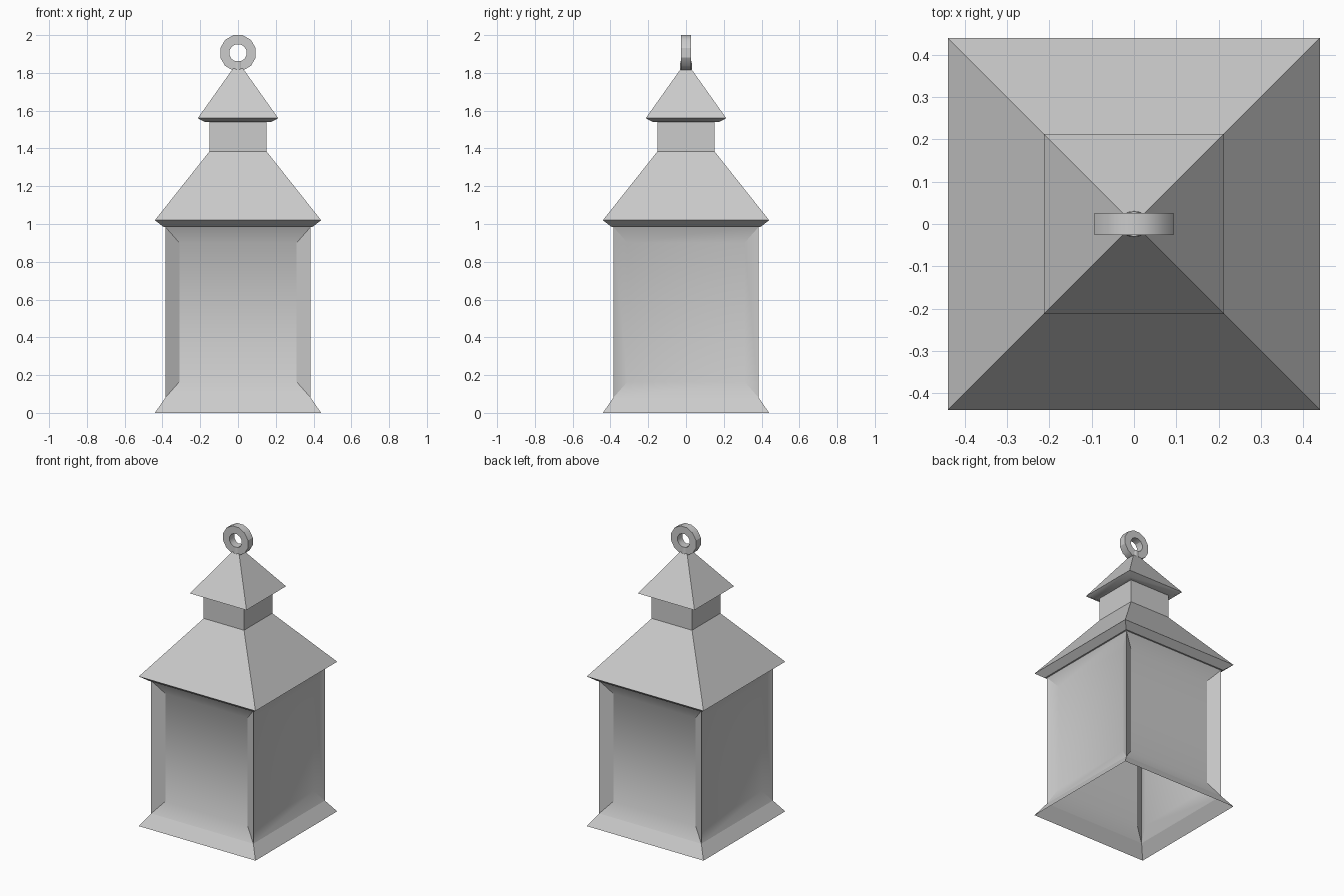
import bpy, bmesh, math
from mathutils import Matrix, Vector

if "Cube" in bpy.data.objects:
    bpy.data.objects.remove(bpy.data.objects["Cube"])


def finish(name, bm):
    bmesh.ops.remove_doubles(bm, verts=bm.verts, dist=0.0005)
    bmesh.ops.recalc_face_normals(bm, faces=bm.faces)
    mesh = bpy.data.meshes.new(name)
    bm.to_mesh(mesh)
    bm.free()
    ob = bpy.data.objects.new(name, mesh)
    bpy.context.collection.objects.link(ob)
    bpy.ops.object.select_all(action='DESELECT')
    ob.select_set(True)
    bpy.context.view_layer.objects.active = ob
    bpy.ops.object.shade_smooth_by_angle(angle=math.radians(30))
    return ob


def square_loft(name, profile, cap=False):
    """Stack square sections given as (half width, z)."""
    bm = bmesh.new()
    rings = [[bm.verts.new((sx * h, sy * h, z))
              for sx, sy in ((-1, -1), (1, -1), (1, 1), (-1, 1))]
             for h, z in profile]
    for a, b in zip(rings, rings[1:]):
        for i in range(4):
            j = (i + 1) % 4
            bm.faces.new((a[i], a[j], b[j], b[i]))
    if cap:
        bm.faces.new(rings[-1])
    return finish(name, bm)


# flared base skirt, open underneath
square_loft("base_skirt", [(0.44, 0), (0.385, 0.08)])

# four recessed window panels, deeper at front and back
bm = bmesh.new()
for side in range(4):
    rot = Matrix.Rotation(side * math.pi / 2, 3, 'Z')
    depth = 0.045 if side % 2 == 0 else 0.032
    loops = []
    for half, low, high, y in ((0.385, 0.08, 0.985, -0.385),
                               (0.31, 0.165, 0.90, -0.385 + depth)):
        loops.append([bm.verts.new(rot @ Vector(p)) for p in
                      ((-half, y, low), (half, y, low), (half, y, high), (-half, y, high))])
    outer, inner = loops
    for i in range(4):
        j = (i + 1) % 4
        bm.faces.new((outer[i], outer[j], inner[j], inner[i]))
    bm.faces.new(inner)
finish("window_body", bm)

# main roof, chimney neck and top cap
square_loft("main_roof", [(0.385, 0.985), (0.395, 0.985), (0.44, 1.02), (0.152, 1.383)])
square_loft("neck", [(0.152, 1.383), (0.152, 1.54)])
square_loft("cap_roof", [(0.152, 1.54), (0.175, 1.54), (0.213, 1.56), (0.025, 1.825)], cap=True)

# small collar under the ring
bm = bmesh.new()
bmesh.ops.create_cone(bm, cap_ends=True, segments=12, radius1=0.032, radius2=0.03,
                      depth=0.05, matrix=Matrix.Translation((0, 0, 1.838)))
finish("ring_collar", bm)

# hanging ring, square section
bm = bmesh.new()
n = 12
rings = []
for k in range(n):
    a = (k + 0.5) * 2 * math.pi / n
    rings.append([bm.verts.new((r * math.cos(a), y, 1.906 + r * math.sin(a)))
                  for r, y in ((0.097, -0.026), (0.097, 0.026), (0.047, 0.026), (0.047, -0.026))])
for k in range(n):
    a, b = rings[k], rings[(k + 1) % n]
    for i in range(4):
        j = (i + 1) % 4
        bm.faces.new((a[i], a[j], b[j], b[i]))
finish("hanging_ring", bm)
